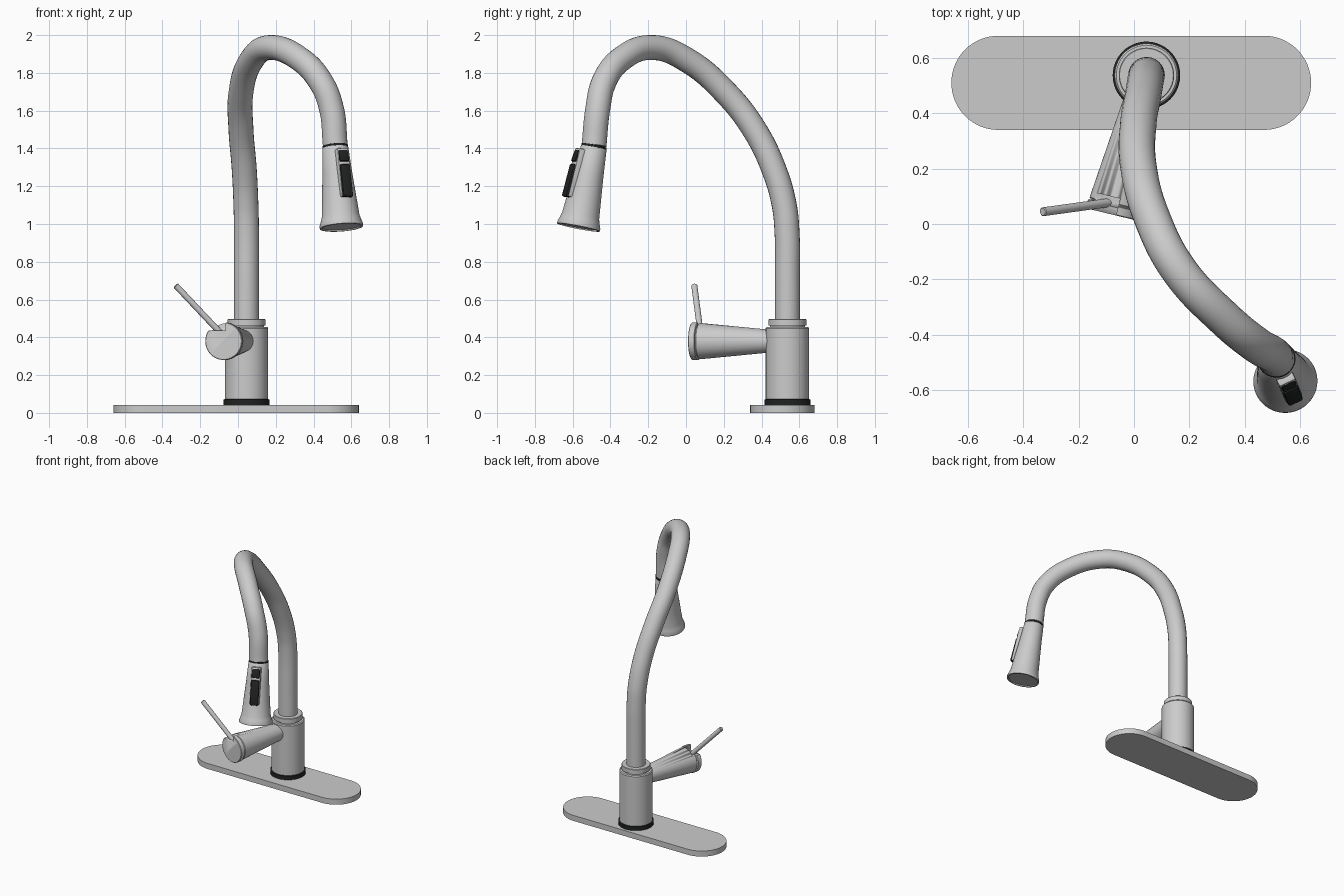
import bpy, bmesh, math
from mathutils import Vector, Matrix

if "Cube" in bpy.data.objects:
    bpy.data.objects.remove(bpy.data.objects["Cube"])

black = bpy.data.materials.new("black_plastic")
black.diffuse_color = (0.015, 0.017, 0.017, 1)
black.use_nodes = True
black.node_tree.nodes["Principled BSDF"].inputs["Base Color"].default_value = black.diffuse_color


def finish(bm, name, matrix=Matrix(), mat=None):
    bmesh.ops.recalc_face_normals(bm, faces=bm.faces)
    me = bpy.data.meshes.new(name)
    bm.to_mesh(me)
    bm.free()
    ob = bpy.data.objects.new(name, me)
    bpy.context.collection.objects.link(ob)
    ob.matrix_world = matrix
    if mat:
        me.materials.append(mat)
    smooth(ob)
    return ob


def smooth(ob):
    bpy.ops.object.select_all(action='DESELECT')
    ob.select_set(True)
    bpy.context.view_layer.objects.active = ob
    bpy.ops.object.shade_smooth_by_angle(angle=math.radians(35))


def lathe(name, profile, matrix, mat=None, n=64):
    """Spin (radius, height) points around local z, capping both ends."""
    bm = bmesh.new()
    rings = [[bm.verts.new((r * math.cos(2 * math.pi * i / n), r * math.sin(2 * math.pi * i / n), h))
              for i in range(n)] for r, h in profile]
    for a, b in zip(rings, rings[1:]):
        for i in range(n):
            j = (i + 1) % n
            bm.faces.new((a[i], a[j], b[j], b[i]))
    bm.faces.new(rings[0])
    bm.faces.new(rings[-1])
    return finish(bm, name, matrix, mat)


def box(name, size, matrix, mat=None, bevel=0.0):
    bm = bmesh.new()
    bmesh.ops.create_cube(bm, size=1)
    bmesh.ops.scale(bm, vec=size, verts=bm.verts)
    if bevel:
        bmesh.ops.bevel(bm, geom=bm.edges[:], offset=bevel, segments=2, affect='EDGES', profile=0.5)
    return finish(bm, name, matrix, mat)


def frame(origin, z_axis, x_hint):
    """Matrix with local z along z_axis and local x close to x_hint."""
    z = Vector(z_axis).normalized()
    x = Vector(x_hint)
    x = (x - z * x.dot(z)).normalized()
    m = Matrix((x, z.cross(x), z)).transposed().to_4x4()
    m.translation = Vector(origin)
    return m


# Deck plate: stadium outline, extruded
bm = bmesh.new()
outline = []
for cx, start in ((0.47, -90), (-0.49, 90)):
    for i in range(33):
        a = math.radians(start + 180 * i / 32)
        outline.append(bm.verts.new((cx + 0.17 * math.cos(a), 0.51 + 0.17 * math.sin(a), 0)))
top = bmesh.ops.extrude_face_region(bm, geom=[bm.faces.new(outline)])
bmesh.ops.translate(bm, vec=(0, 0, 0.042), verts=[v for v in top['geom'] if isinstance(v, bmesh.types.BMVert)])
bottom_ring = [e for e in bm.edges if all(v.co.z < 0.001 for v in e.verts)]
if not any(all(v.co.z < 0.001 for v in f.verts) for f in bm.faces):
    bmesh.ops.contextual_create(bm, geom=bottom_ring)
finish(bm, "deck_plate")

# Body, gasket and collar
post = Matrix.Translation((0.045, 0.537, 0))
lathe("base_gasket", [(0.122, 0.042), (0.122, 0.07), (0.11, 0.075)], post, black)
lathe("body", [(0.115, 0.065), (0.115, 0.448), (0.109, 0.455)], post)
lathe("collar_washer", [(0.092, 0.45), (0.092, 0.465)], post)
lathe("collar", [(0.1, 0.462), (0.1, 0.494), (0.097, 0.497)], post)

# Gooseneck spout
path = [(0.045, 0.537, 0.47), (0.045, 0.537, 0.72), (0.045, 0.535, 0.95), (0.042, 0.52, 1.1),
        (0.033, 0.465, 1.29), (0.016, 0.365, 1.495), (0.015, 0.215, 1.69), (0.07, 0.01, 1.865),
        (0.165, -0.17, 1.934), (0.325, -0.34, 1.875), (0.44, -0.435, 1.75), (0.495, -0.467, 1.61),
        (0.515, -0.487, 1.415)]
cu = bpy.data.curves.new("spout", 'CURVE')
cu.dimensions = '3D'
cu.bevel_depth = 0.066
cu.bevel_resolution = 10
cu.resolution_u = 10
cu.use_fill_caps = True
sp = cu.splines.new('BEZIER')
sp.bezier_points.add(len(path) - 1)
for p, co in zip(sp.bezier_points, path):
    p.co = co
    p.handle_left_type = p.handle_right_type = 'AUTO'
spout = bpy.data.objects.new("spout", cu)
bpy.context.collection.objects.link(spout)
bpy.ops.object.select_all(action='DESELECT')
spout.select_set(True)
bpy.context.view_layer.objects.active = spout
bpy.ops.object.convert(target='MESH')
smooth(bpy.context.view_layer.objects.active)

# Spray head: local z runs down the head, local x points out to the buttons
head = frame((0.515, -0.488, 1.405), (0.033, -0.082, -0.425), (0.42, -0.9, 0))
lathe("head_seam", [(0.063, -0.012), (0.068, -0.01), (0.068, 0.001), (0.06, 0.003)], head, black)
lathe("spray_head", [(0.066, -0.001), (0.069, 0.003), (0.079, 0.14), (0.091, 0.27), (0.1, 0.37),
                     (0.107, 0.395), (0.116, 0.42), (0.115, 0.432), (0.104, 0.433),
                     (0.102, 0.426)], head)


def on_head(x, z, tilt=4):
    return head @ Matrix.Translation((x, 0, z)) @ Matrix.Rotation(math.radians(tilt), 4, 'Y')


# Button housing and the two spray buttons
box("button_housing", (0.05, 0.066, 0.265), on_head(0.075, 0.155, 3), None, 0.008)
box("lower_button", (0.03, 0.058, 0.178), on_head(0.099, 0.2), black, 0.008)
box("upper_button", (0.028, 0.056, 0.066), on_head(0.088, 0.065, 10), black, 0.008)

# Handle: cone out of the body, with a cap over its end
arm = frame((0.045, 0.537, 0.38), (-0.235, -0.972, 0), (1, 0, 0))
cone = lathe("handle_cone", [(0.057, 0.06), (0.096, 0.476), (0.093, 0.48)], arm)
lathe("handle_seam", [(0.088, 0.46), (0.088, 0.49)], arm)
cap = lathe("handle_cap", [(0.094, 0.483), (0.1, 0.486), (0.1, 0.515), (0.097, 0.518)], arm)
seam = bpy.data.objects["handle_seam"]

# Slot cut in the upper left of the handle end for the lever
cutter = box("slot_cutter", (0.16, 0.12, 0.12),
             Matrix.Translation((-0.142, 0.052, 0.495)) @ Matrix.Rotation(math.radians(-13.6), 4, 'Z'))
cutter.hide_render = True
cutter.hide_viewport = True
for ob in (cone, seam, cap):
    mod = ob.modifiers.new("slot", 'BOOLEAN')
    mod.operation = 'DIFFERENCE'
    mod.object = cutter
    mod.solver = 'EXACT'

# Lever rod
root, tip = Vector((-0.085, 0.078, 0.415)), Vector((-0.33, 0.044, 0.675))
rod = frame(root, tip - root, (0, 1, 0))
length = (tip - root).length
lathe("lever", [(0.016, 0), (0.016, length - 0.003), (0.013, length)], rod, None, 32)
